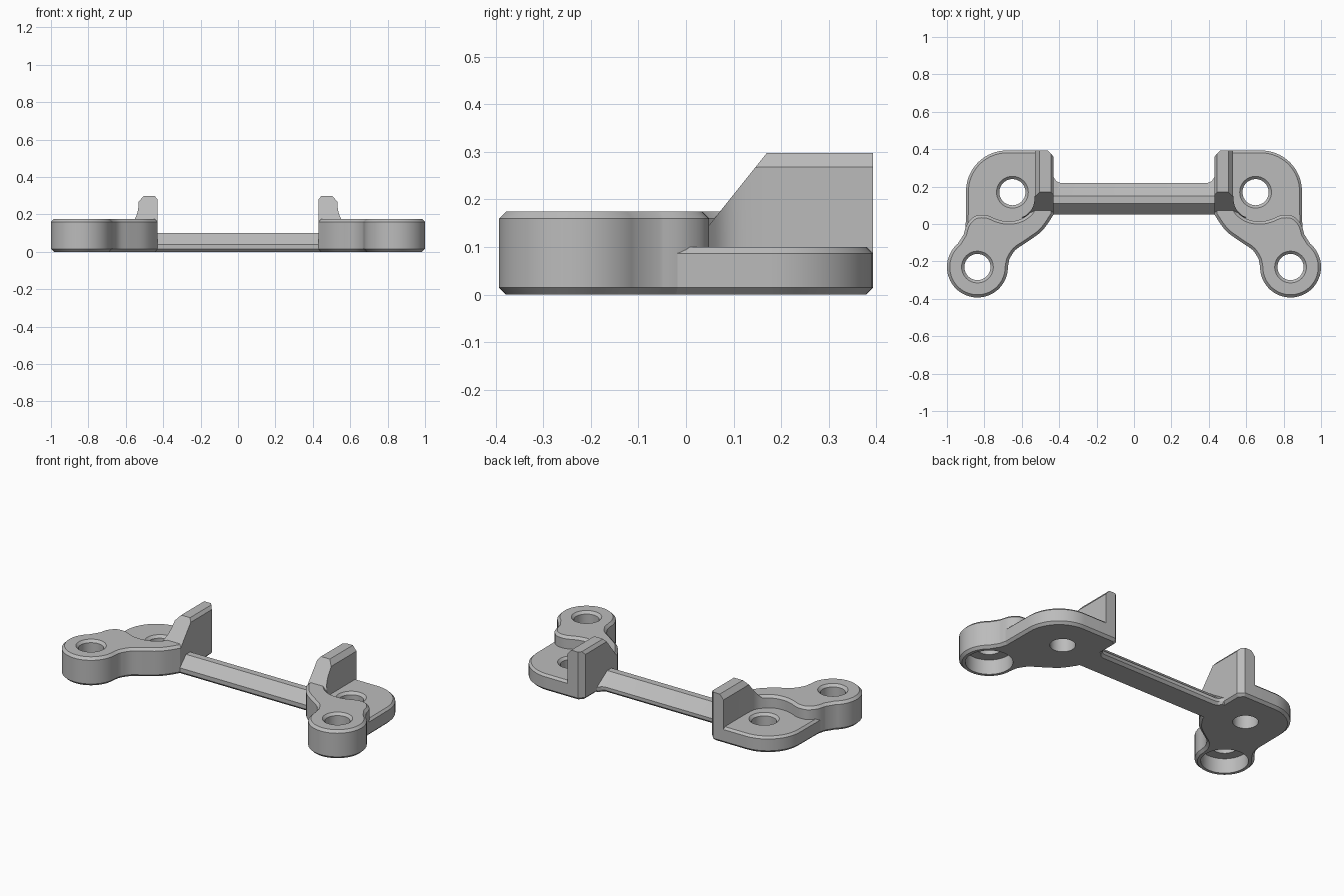
import bpy, bmesh, math
from mathutils import Vector

if "Cube" in bpy.data.objects:
    bpy.data.objects.remove(bpy.data.objects["Cube"], do_unlink=True)

grey = bpy.data.materials.new("plain_grey")
grey.use_nodes = True
grey.diffuse_color = (0.5, 0.5, 0.5, 1)
grey.node_tree.nodes["Principled BSDF"].inputs["Base Color"].default_value = (0.5, 0.5, 0.5, 1)


def arc(cx, cy, r, a0, a1, n):
    angles = [math.radians(a0 + (a1 - a0) * i / n) for i in range(n + 1)]
    return [(cx + r * math.cos(a), cy + r * math.sin(a)) for a in angles]


def spline(pts, n=5):
    """Smooth curve through the given points."""
    p = [Vector(q) for q in [pts[0], *pts, pts[-1]]]
    out = []
    for a, b, c, d in zip(p, p[1:], p[2:], p[3:]):
        for i in range(n):
            t = i / n
            out.append(tuple(0.5 * (2 * b + (c - a) * t + (2 * a - 5 * b + 4 * c - d) * t * t
                                    + (3 * b - a - 3 * c + d) * t ** 3)))
    return out + [tuple(pts[-1])]


def make_object(name, bm):
    bmesh.ops.recalc_face_normals(bm, faces=bm.faces)
    mesh = bpy.data.meshes.new(name)
    bm.to_mesh(mesh)
    bm.free()
    mesh.materials.append(grey)
    ob = bpy.data.objects.new(name, mesh)
    bpy.context.collection.objects.link(ob)
    return ob


def prism(outline, top, low_bevel, top_bevel):
    """Upright prism with chamfered lower and upper rims."""
    bm = bmesh.new()
    rings = [[bm.verts.new((x, y, z)) for x, y in outline]
             for z in (low_bevel, top - top_bevel)]
    n = len(outline)
    for i in range(n):
        j = (i + 1) % n
        bm.faces.new((rings[0][i], rings[0][j], rings[1][j], rings[1][i]))
    caps = [(bm.faces.new(rings[0][::-1]), low_bevel, -1), (bm.faces.new(rings[1]), top_bevel, 1)]
    bmesh.ops.recalc_face_normals(bm, faces=bm.faces)
    for cap, size, way in caps:
        if size:
            bmesh.ops.inset_region(bm, faces=[cap], thickness=size, use_even_offset=True)
            for v in cap.verts:
                v.co.z += way * size
    return bm


def bore(ob, x, y, profile, n=40):
    """Cut a round stepped hole; profile is a list of (radius, height)."""
    bm = bmesh.new()
    rings = [[bm.verts.new((px, py, z)) for px, py in arc(x, y, r, 0, 360, n)[:-1]]
             for r, z in profile]
    for a, b in zip(rings, rings[1:]):
        for i in range(n):
            j = (i + 1) % n
            bm.faces.new((a[i], a[j], b[j], b[i]))
    bm.faces.new(rings[0])
    bm.faces.new(rings[-1])
    cutter = make_object("hole_cutter", bm)
    cutter.hide_render = True
    mod = ob.modifiers.new("hole", "BOOLEAN")
    mod.operation, mod.solver, mod.object = "DIFFERENCE", "EXACT", cutter
    bpy.context.view_layer.objects.active = ob
    bpy.ops.object.modifier_apply(modifier=mod.name)
    bpy.data.objects.remove(cutter, do_unlink=True)


def finish(ob, mirrored=True):
    bpy.ops.object.select_all(action="DESELECT")
    ob.select_set(True)
    bpy.context.view_layer.objects.active = ob
    if mirrored:
        ob.modifiers.new("mirror", "MIRROR").use_mirror_merge = False
        bpy.ops.object.modifier_apply(modifier="mirror")
    bpy.ops.object.shade_smooth_by_angle(angle=math.radians(25))


# Low rounded base plates
plate_outline = ([(0.43, 0.36), (0.43, 0.05), (0.56, -0.04), (0.90, -0.04)]
                 + arc(0.68, 0.175, 0.218, 0, 90, 20) + [(0.46, 0.393)])
plates = make_object("base_plates", prism(plate_outline, 0.1, 0.015, 0.013))
bore(plates, 0.65, 0.17, [(0.07, -0.02), (0.07, 0.085), (0.105, 0.12)])
finish(plates)

# Thick front arms ending in round ears
ear = (0.837, -0.23)
arm_outline = (spline([(0.43, 0.05), (0.49, -0.035), (0.57, -0.095), (0.635, -0.14), (0.667, -0.19)])
               + arc(*ear, 0.163, 180, 410, 48)
               + spline([(0.91, -0.055), (0.892, 0), (0.85, 0.042), (0.79, 0.047), (0.74, 0.028),
                         (0.69, 0.015), (0.63, 0.018), (0.58, 0.04), (0.545, 0.075), (0.53, 0.12)])
               + [(0.43, 0.12)])
arms = make_object("ear_arms", prism(arm_outline, 0.175, 0.015, 0.015))
bore(arms, *ear, [(0.13, -0.02), (0.13, 0.09), (0.07, 0.09), (0.07, 0.16), (0.1, 0.19)])
finish(arms)

# Upright walls with a sloping front and chamfered top edges
wall_outline = ([(0.43, 0.36), (0.43, 0.05), (0.6, 0.035)]
                + spline([(0.58, 0.045), (0.55, 0.075), (0.535, 0.11), (0.53, 0.16)])
                + [(0.53, 0.393), (0.46, 0.393)])
bm = prism(wall_outline, 0.298, 0.015, 0)
for point, normal in (((0, 0.17, 0.298), (0, -1.25, 1)), ((0.505, 0, 0.298), (1, 0, 0.85)),
                      ((0.445, 0, 0.298), (-1, 0, 0.8))):
    cut = bmesh.ops.bisect_plane(bm, geom=bm.verts[:] + bm.edges[:] + bm.faces[:],
                                 plane_co=point, plane_no=normal, clear_outer=True)
    bmesh.ops.holes_fill(bm, edges=[e for e in bm.edges if e.is_boundary])
finish(make_object("upright_walls", bm))

# Cross bar with bevelled long edges
section = [(0.065, 0), (0.05, 0.015), (0.05, 0.04), (0.11, 0.1),
           (0.15, 0.1), (0.22, 0.035), (0.22, 0.015), (0.205, 0)]
bm = bmesh.new()
stations = [(-0.45, 0.035), (-0.43, 0.03), (-0.415, 0.008), (-0.395, 0),
            (0.395, 0), (0.415, 0.008), (0.43, 0.03), (0.45, 0.035)]
rings = [[bm.verts.new((x, y + (flare if y > 0.15 else 0), z)) for y, z in section]
         for x, flare in stations]
for a, b in zip(rings, rings[1:]):
    for i in range(len(section)):
        j = (i + 1) % len(section)
        bm.faces.new((a[i], a[j], b[j], b[i]))
bm.faces.new(rings[0])
bm.faces.new(rings[-1])
finish(make_object("cross_bar", bm), mirrored=False)
